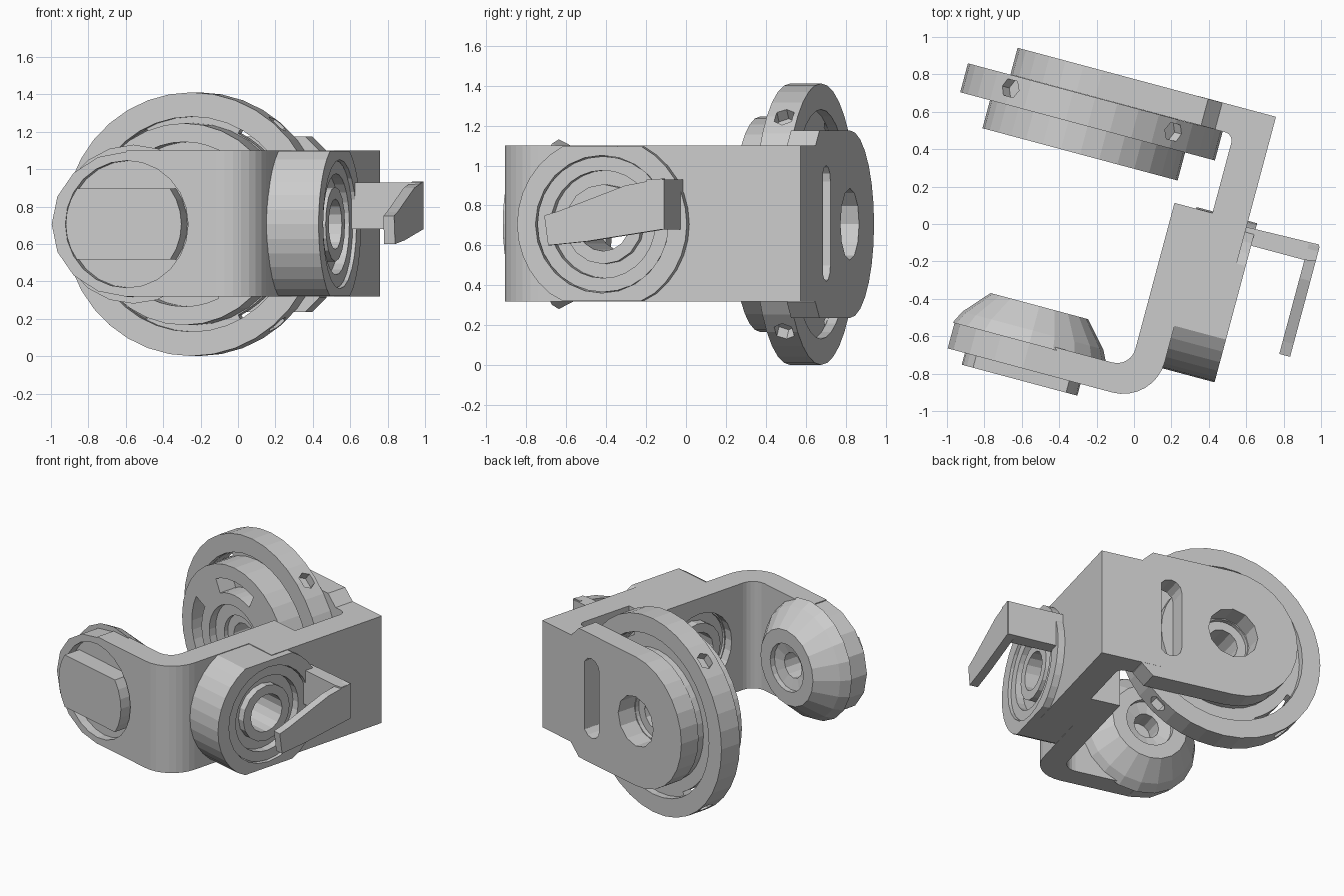
import bpy, bmesh, math
from mathutils import Matrix

if "Cube" in bpy.data.objects:
    bpy.data.objects.remove(bpy.data.objects["Cube"])

# Everything is built in the bracket's own axes (u along arms, v across, z up), then turned 15 degrees
TURN = Matrix.Rotation(math.radians(-15), 4, 'Z')
ZC = 0.706          # height of all bores
DU = -0.375         # arm pivot position along u
BV = -0.266         # web bearing position along v
MAP = {'z': lambda a, b, h: (a, b, h),
       'v': lambda a, b, h: (a, h, b),
       'u': lambda a, b, h: (h, a, b)}


def finish(name, bm):
    bmesh.ops.recalc_face_normals(bm, faces=bm.faces)
    bm.transform(TURN)
    me = bpy.data.meshes.new(name)
    bm.to_mesh(me)
    bm.free()
    ob = bpy.data.objects.new(name, me)
    bpy.context.collection.objects.link(ob)
    return ob


def prism(name, pts, axis, h0, h1):
    bm = bmesh.new()
    lo = [bm.verts.new(MAP[axis](a, b, h0)) for a, b in pts]
    hi = [bm.verts.new(MAP[axis](a, b, h1)) for a, b in pts]
    bm.faces.new(lo)
    bm.faces.new(hi)
    for i in range(len(pts)):
        j = (i + 1) % len(pts)
        bm.faces.new((lo[i], lo[j], hi[j], hi[i]))
    return finish(name, bm)


def lathe(name, profile, axis, centre, n=28):
    """Ring from a closed (radius, height) profile around the u or v axis."""
    bm = bmesh.new()
    rings = []
    for i in range(n):
        t = 2 * math.pi * i / n
        rings.append([bm.verts.new(MAP[axis](centre + r * math.cos(t), ZC + r * math.sin(t), h))
                      for r, h in profile])
    m = len(profile)
    for i in range(n):
        a, b = rings[i], rings[(i + 1) % n]
        for k in range(m):
            l = (k + 1) % m
            bm.faces.new((a[k], a[l], b[l], b[k]))
    return finish(name, bm)


def arc(ca, cb, r, a0, a1, n, rb=None):
    return [(ca + r * math.cos(math.radians(a0 + (a1 - a0) * i / n)),
             cb + (rb or r) * math.sin(math.radians(a0 + (a1 - a0) * i / n))) for i in range(n + 1)]


def circle(c, r, n=24):
    return arc(c, ZC, r, 0, 360, n)[:-1]


def arc_slot(r0, r1, mid, half):
    return arc(DU, ZC, r1, mid - half, mid + half, 6) + arc(DU, ZC, r0, mid + half, mid - half, 6)


def boolean(ob, cutters, op='DIFFERENCE'):
    for c in cutters:
        c.hide_render = True
        m = ob.modifiers.new('cut', 'BOOLEAN')
        m.operation, m.solver, m.object = op, 'EXACT', c
        with bpy.context.temp_override(object=ob, active_object=ob, selected_objects=[ob]):
            bpy.ops.object.modifier_apply(modifier=m.name)
        bpy.data.objects.remove(c)


# Bent bracket: lower arm, stepped web and root of the upper arm
outline = ([(DU, -0.90)] + arc(0.12, -0.67, 0.23, -90, 0, 8)
           + [(0.35, -0.2), (0.585, -0.2), (0.585, 0.75), (0.15, 0.75), (0.15, 0.60), (0.345, 0.60)]
           + arc(0.345, 0.555, 0.045, 80, 0, 4)
           + [(0.39, 0.165), (0.18, 0.165)] + arc(0.08, -0.645, 0.10, 0, -90, 6) + [(DU, -0.745)])
bracket = prism('bracket', outline, 'z', 0.32, 1.10)

# Round web boss with flattened top and bottom
flat = math.degrees(math.asin(0.39 / 0.44))
boss_pts = (arc(BV, ZC, 0.44, -flat, flat, 12) + arc(BV, ZC, 0.44, 180 - flat, 180 + flat, 12))
boss = prism('web_boss', [(v, min(1.098, max(0.322, z))) for v, z in boss_pts], 'u', 0.30, 0.635)

# Rounded end of the lower arm
arm_end = prism('lower_arm_end', arc(DU, ZC, 0.415, 90, 270, 8, 0.388), 'v', -0.90, -0.745)

boolean(boss, [prism('c', circle(BV, 0.345), 'u', 0.26, 0.7)])
boolean(bracket, [prism('c', circle(BV, 0.345), 'u', 0.26, 0.7),
                  prism('c', circle(BV, 0.28), 'u', 0.1, 0.4),
                  prism('c', circle(DU, 0.34), 'v', -1.0, -0.84)])
boolean(arm_end, [prism('c', circle(DU, 0.34), 'v', -1.0, -0.84)])

# Bearing in the web
lathe('web_bearing_outer', [(0.27, 0.24), (0.34, 0.27), (0.34, 0.615), (0.27, 0.615)], 'u', BV)
lathe('web_bearing_cage', [(0.19, 0.26), (0.28, 0.26), (0.28, 0.56), (0.19, 0.56)], 'u', BV, 20)
lathe('web_bearing_inner', [(0.135, 0.20), (0.20, 0.20), (0.20, 0.61), (0.135, 0.61)], 'u', BV, 16)

# Flat-sided pin head on the outside of the lower arm
half = math.degrees(math.asin(0.19 / 0.32))
prism('pin_head', arc(DU, ZC, 0.32, -half, half, 6) + arc(DU, ZC, 0.32, 180 - half, 180 + half, 6),
      'v', -0.965, -0.82)

# Tapered boss and its bearing on the inside of the lower arm
lathe('tapered_boss', [(0.17, -0.76), (0.425, -0.76), (0.39, -0.69), (0.27, -0.555), (0.17, -0.555)],
      'v', DU, 20)
lathe('tapered_boss_bearing', [(0.09, -0.78), (0.18, -0.78), (0.18, -0.59), (0.09, -0.61)], 'v', DU, 12)

# Wide rounded plate of the upper arm with a slot and a pivot hole
plate = prism('upper_arm_plate', [(0.21, ZC + 0.47), (0.29, ZC + 0.392), (0.29, ZC - 0.392), (0.21, ZC - 0.47)]
              + arc(DU, ZC, 0.47, 270, 90, 14), 'v', 0.601, 0.749)
slot = arc(0.08, 0.92, 0.08, 0, 180, 6) + arc(0.08, 0.50, 0.08, 180, 360, 6)
boolean(plate, [prism('c', slot, 'v', 0.5, 0.9), prism('c', circle(DU, 0.18, 12), 'v', 0.5, 0.9)])

# Large rim with pockets in its edge
rim = lathe('large_rim', [(0.575, 0.44), (0.705, 0.44), (0.705, 0.60), (0.575, 0.60)], 'v', DU, 36)
pockets = []
for a in (50, 130, 230, 310):
    t = math.radians(a)
    s = [(-0.06, 0.53), (-0.035, 0.485), (0.035, 0.485), (0.06, 0.53), (0.035, 0.575), (-0.035, 0.575)]
    p = prism('pocket', s, 'z', 0.64, 0.75)
    to_local = TURN.inverted()
    spin = Matrix.Translation((DU, 0, ZC)) @ Matrix.Rotation(math.radians(90 - a), 4, 'Y')
    p.data.transform(TURN @ spin @ to_local)
    pockets.append(p)
boolean(rim, pockets)

# Recessed web between rim and hub, with see-through arcs
web = lathe('rim_web', [(0.45, 0.48), (0.59, 0.48), (0.59, 0.55), (0.45, 0.55)], 'v', DU, 36)
boolean(web, [prism('c', arc_slot(0.545, 0.572, a, 18), 'v', 0.4, 0.7) for a in (45, 135, 225, 315)])

# Inner disc with curved slots and stepped bore
disc = lathe('inner_disc', [(0.17, 0.34), (0.26, 0.34), (0.26, 0.285), (0.54, 0.285), (0.54, 0.52),
                            (0.46, 0.52), (0.46, 0.61), (0.17, 0.61)], 'v', DU, 32)
boolean(disc, [prism('c', arc_slot(0.34, 0.44, a, 26), 'v', 0.2, 0.42) for a in (0, 90, 180, 270)])
lathe('disc_bearing', [(0.11, 0.37), (0.18, 0.37), (0.18, 0.58), (0.11, 0.58)], 'v', DU, 12)

# Bent side lever standing off the web
prism('lever_arm', [(0.57, 0.05), (0.93, 0.05), (0.99, 0.06), (0.985, 0.15), (0.57, 0.14)], 'z', 0.68, 0.93)
prism('lever_tongue', [(0.14, 0.68), (0.14, 0.935), (-0.05, 0.90), (-0.40, 0.77), (-0.47, 0.75),
                       (-0.45, 0.60), (-0.25, 0.62)], 'u', 0.93, 0.99)
